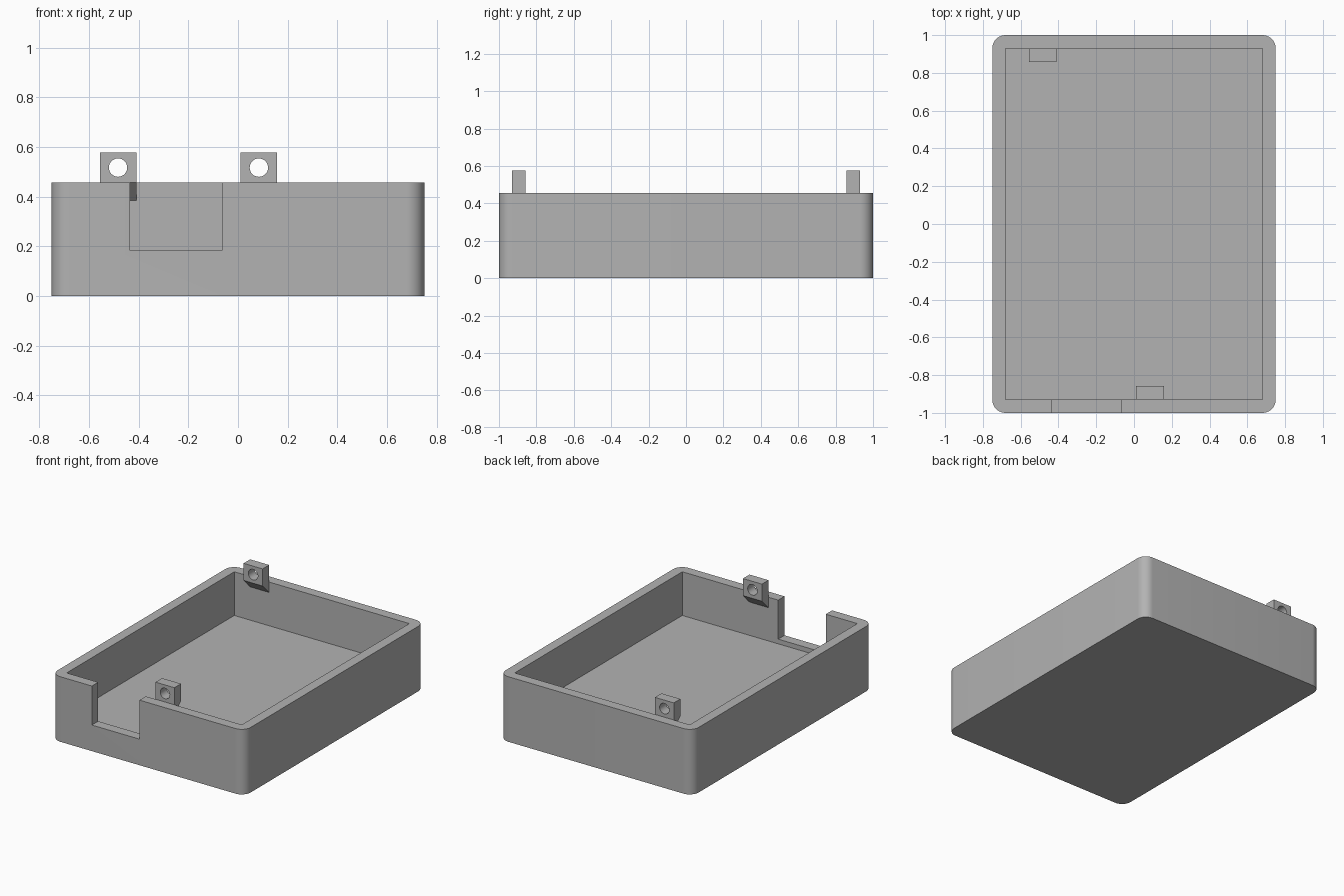
import bpy, bmesh, math
from mathutils import Vector

cube = bpy.data.objects.get("Cube")
if cube:
    bpy.data.objects.remove(cube, do_unlink=True)

HEIGHT, FLOOR, WALL = 0.457, 0.15, 0.07
HALF_X, HALF_Y = 0.75, 1.0
TAB_WIDTH, TAB_DEPTH, TAB_TOP = 0.147, 0.073, 0.577

grey = bpy.data.materials.new("plain grey")
grey.use_nodes = True
colour = (0.45, 0.45, 0.45, 1)
grey.diffuse_color = colour
grey.node_tree.nodes["Principled BSDF"].inputs["Base Color"].default_value = colour


def prism(name, outline, direction):
    """Extrude a closed outline of 3D points into a solid."""
    bm = bmesh.new()
    face = bm.faces.new([bm.verts.new(p) for p in outline])
    extruded = bmesh.ops.extrude_face_region(bm, geom=[face])["geom"]
    moved = [v for v in extruded if isinstance(v, bmesh.types.BMVert)]
    bmesh.ops.translate(bm, verts=moved, vec=Vector(direction))
    bmesh.ops.recalc_face_normals(bm, faces=bm.faces)
    mesh = bpy.data.meshes.new(name)
    bm.to_mesh(mesh)
    bm.free()
    mesh.materials.append(grey)
    obj = bpy.data.objects.new(name, mesh)
    bpy.context.collection.objects.link(obj)
    return obj


def box(name, x0, x1, y0, y1, z0, z1):
    return prism(name, [(x0, y0, z0), (x1, y0, z0), (x1, y1, z0), (x0, y1, z0)],
                 (0, 0, z1 - z0))


def activate(obj):
    bpy.ops.object.select_all(action='DESELECT')
    obj.select_set(True)
    bpy.context.view_layer.objects.active = obj


def cut(obj, cutter):
    """Subtract the cutter from the object, then discard it."""
    cutter.hide_render = True
    mod = obj.modifiers.new("cut", 'BOOLEAN')
    mod.operation, mod.solver, mod.object = 'DIFFERENCE', 'EXACT', cutter
    activate(obj)
    bpy.ops.object.modifier_apply(modifier=mod.name)
    bpy.data.objects.remove(cutter, do_unlink=True)


def smooth(obj):
    activate(obj)
    bpy.ops.object.shade_smooth_by_angle(angle=math.radians(30))


# Tray with rounded upright corners
tray = box("tray", -HALF_X, HALF_X, -HALF_Y, HALF_Y, 0, HEIGHT)
bm = bmesh.new()
bm.from_mesh(tray.data)
upright = [e for e in bm.edges if abs(e.verts[0].co.z - e.verts[1].co.z) > 0.1]
bmesh.ops.bevel(bm, geom=upright, offset=WALL, segments=10, profile=0.5, affect='EDGES')
bm.to_mesh(tray.data)
bm.free()

# Square cavity and the slot in the front wall
inner_x, inner_y = HALF_X - WALL, HALF_Y - WALL
cut(tray, box("cavity", -inner_x, inner_x, -inner_y, inner_y, FLOOR, 1))
cut(tray, box("slot", -0.435, -0.065, -1.2, -0.8, 0.183, 1))
smooth(tray)


# Drilled tabs on the inside of the walls, each with a sloping underside
def tab(name, x, side):
    wall, inside = side * inner_y, side * (inner_y - TAB_DEPTH)
    left = x - TAB_WIDTH / 2
    obj = prism(name, [(left, wall, HEIGHT - TAB_DEPTH), (left, inside, HEIGHT),
                       (left, inside, TAB_TOP), (left, wall, TAB_TOP)],
                (TAB_WIDTH, 0, 0))
    middle = (HEIGHT + TAB_TOP) / 2
    angles = [math.tau * i / 32 for i in range(32)]
    hole = prism("hole", [(x + 0.037 * math.cos(a), inside - side * 0.1,
                           middle + 0.037 * math.sin(a)) for a in angles],
                 (0, side * 0.3, 0))
    cut(obj, hole)
    smooth(obj)


tab("front_tab", 0.084, -1)
tab("back_tab", -0.483, 1)
